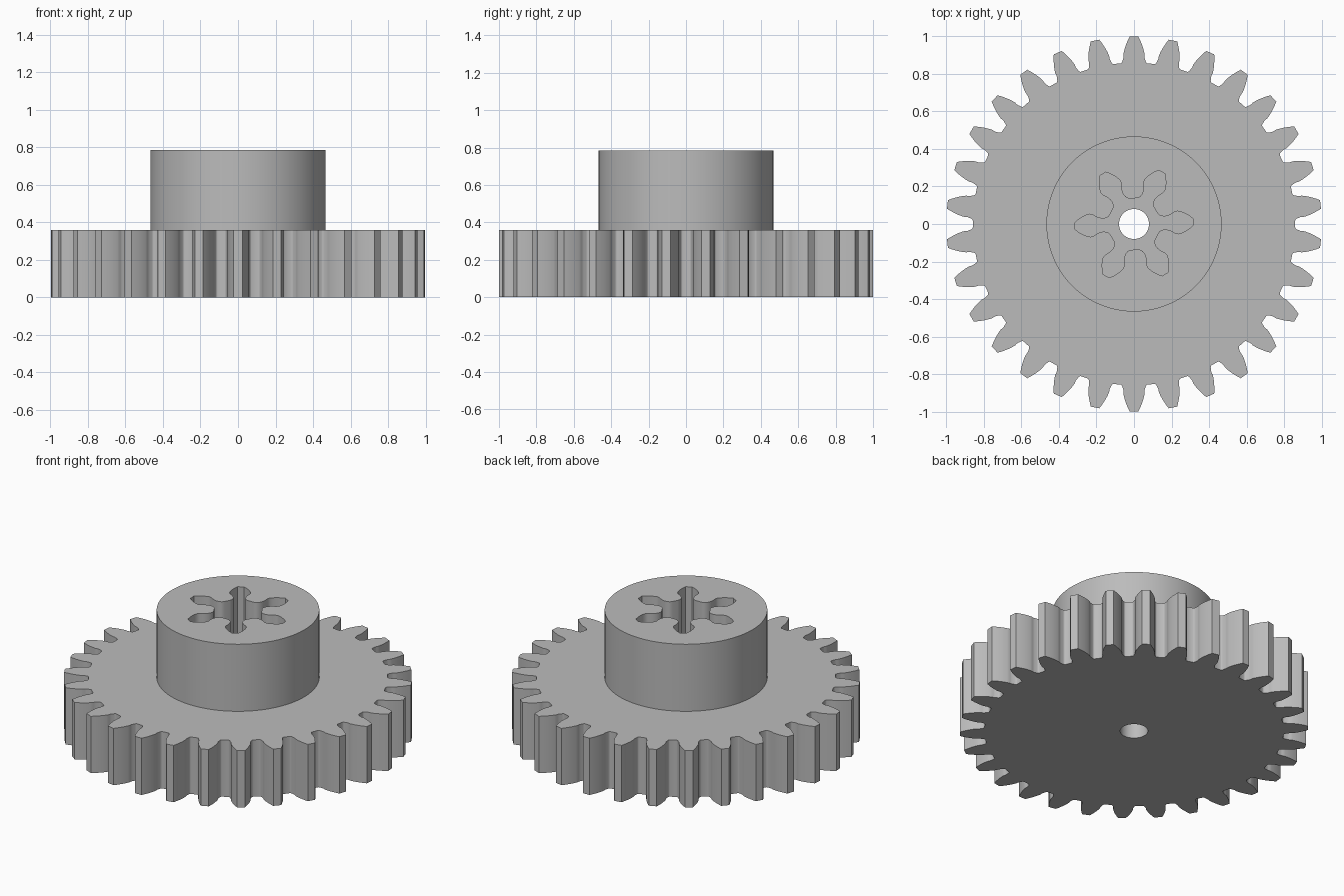
import bpy, bmesh, math
from mathutils import Vector

cube = bpy.data.objects.get("Cube")
if cube:
    bpy.data.objects.remove(cube, do_unlink=True)

grey = bpy.data.materials.new("plain_grey")
grey.use_nodes = True
colour = (0.5, 0.5, 0.5, 1)
grey.diffuse_color = colour
grey.node_tree.nodes["Principled BSDF"].inputs["Base Color"].default_value = colour


def polar(r, a):
    return Vector((r * math.cos(a), r * math.sin(a), 0))


def circle(r, n):
    return [polar(r, math.tau * i / n) for i in range(n)]


def gear_outline(teeth, outer, turn, fillet=0.0):
    """Involute tooth outline, found by rolling a straight rack around the wheel."""
    module = 2 * outer / (teeth + 2)
    pitch = module * teeth / 2
    root = pitch - 1.25 * module

    def half_gap(r):
        best = 0
        for i in range(91):
            v = module * (-1.25 + 2.25 * i / 90)
            h = pitch + v
            if h > r + 1e-9:
                break
            u = math.pi * module / 4 + v * math.tan(math.radians(20))
            x = math.sqrt(max(r * r - h * h, 0))
            for s in (x, -x):
                best = max(best, math.atan2(s, h) - (s - u) / pitch)
        # Rounded pocket at the foot of each gap
        if fillet:
            c = root + fillet
            k = (r * r + c * c - fillet * fillet) / (2 * r * c)
            if k < 1:
                best = max(best, math.acos(k))
        return best

    steps = 14
    radii = [root + (outer - root) * (i / steps) ** 1.6 for i in range(steps + 1)]
    gaps = [half_gap(r) for r in radii]
    side = list(zip(radii, gaps))
    points = []
    for t in range(teeth):
        centre = turn + math.tau * (t + 0.5) / teeth
        points += [polar(r, centre - g) for r, g in reversed(side)]
        points += [polar(r, centre + g) for r, g in side]
    return points


def pierced_solid(name, outline, hole, z0, z1, bottom=True):
    """Upright solid between two heights with a hole through it."""
    bm = bmesh.new()
    edges = []
    for loop in (outline, hole):
        verts = [bm.verts.new(p + Vector((0, 0, z0))) for p in loop]
        edges += [bm.edges.new((a, b)) for a, b in zip(verts, verts[1:] + verts[:1])]
    bmesh.ops.triangle_fill(bm, edges=edges, use_beauty=True, normal=(0, 0, 1))
    base = bm.faces[:]
    made = bmesh.ops.extrude_face_region(bm, geom=base, use_keep_orig=True)["geom"]
    bmesh.ops.translate(bm, vec=(0, 0, z1 - z0),
                        verts=[g for g in made if isinstance(g, bmesh.types.BMVert)])
    bmesh.ops.recalc_face_normals(bm, faces=bm.faces)
    if not bottom:
        low = [f for f in bm.faces if all(abs(v.co.z - z0) < 1e-5 for v in f.verts)]
        bmesh.ops.delete(bm, geom=low, context="FACES_ONLY")
    mesh = bpy.data.meshes.new(name)
    bm.to_mesh(mesh)
    bm.free()
    mesh.materials.append(grey)
    obj = bpy.data.objects.new(name, mesh)
    bpy.context.collection.objects.link(obj)
    bpy.ops.object.select_all(action="DESELECT")
    obj.select_set(True)
    bpy.context.view_layer.objects.active = obj
    bpy.ops.object.shade_smooth_by_angle(angle=math.radians(30))
    return obj


# Toothed wheel with a round shaft hole
pierced_solid("gear_wheel", gear_outline(30, 1.0, math.pi / 2, 0.038),
              circle(0.08, 48), 0, 0.36)

# Hub with a socket shaped like a small six-tooth pinion
pierced_solid("hub_with_socket", circle(0.467, 128),
              gear_outline(6, 0.315, math.radians(2)), 0.36, 0.785, bottom=False)
